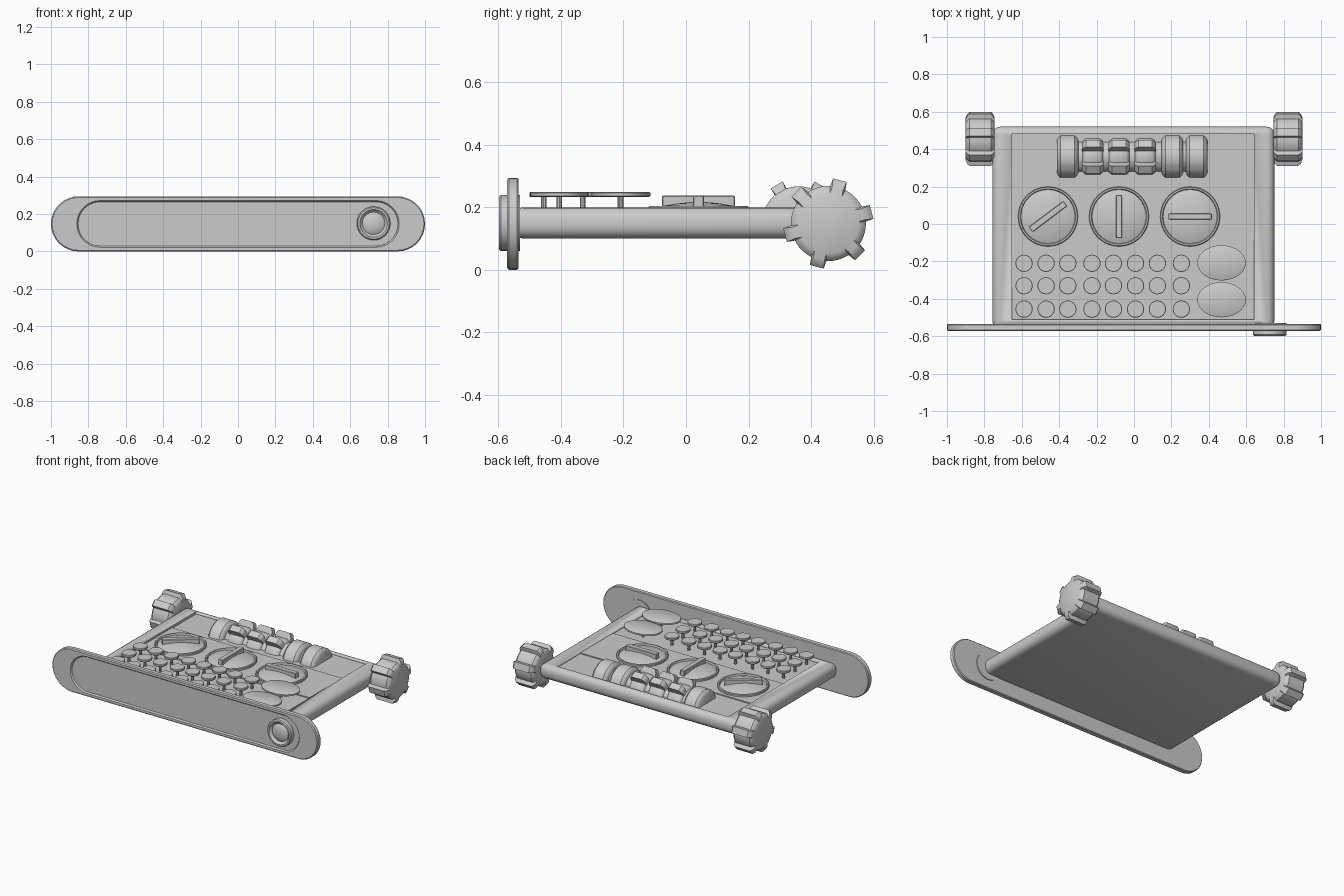
import bpy, bmesh
from math import radians, sin, cos, pi
from mathutils import Vector, Matrix

if "Cube" in bpy.data.objects:
    bpy.data.objects.remove(bpy.data.objects["Cube"])


def finish(name, bm, angle=35):
    bmesh.ops.recalc_face_normals(bm, faces=bm.faces[:])
    me = bpy.data.meshes.new(name)
    bm.to_mesh(me)
    bm.free()
    ob = bpy.data.objects.new(name, me)
    bpy.context.collection.objects.link(ob)
    bpy.ops.object.select_all(action='DESELECT')
    ob.select_set(True)
    bpy.context.view_layer.objects.active = ob
    bpy.ops.object.shade_smooth_by_angle(angle=radians(angle))
    return ob


def loft(bm, loops):
    """Skin a list of closed point loops and cap both ends."""
    rings = [[bm.verts.new(p) for p in lp] for lp in loops]
    n = len(rings[0])
    for a, b in zip(rings, rings[1:]):
        for i in range(n):
            bm.faces.new((a[i], a[(i + 1) % n], b[(i + 1) % n], b[i]))
    bm.faces.new(rings[0])
    bm.faces.new(rings[-1])


def box(name, x, y, z, bevel=0, segs=4):
    bm = bmesh.new()
    bmesh.ops.create_cube(bm, size=1)
    for v in bm.verts:
        for i, r in enumerate((x, y, z)):
            v.co[i] = r[0] if v.co[i] < 0 else r[1]
    if bevel:
        bmesh.ops.bevel(bm, geom=bm.edges[:], offset=bevel, segments=segs,
                        profile=0.5, affect='EDGES')
    return finish(name, bm)


def turned(name, profile, loc, axis='Z', sx=1, sy=1, n=32):
    """Turned part from (radius, height) pairs."""
    bm = bmesh.new()
    loft(bm, [[(r * sx * cos(2 * pi * i / n), r * sy * sin(2 * pi * i / n), h)
               for i in range(n)] for r, h in profile])
    if axis == 'Y':
        bmesh.ops.rotate(bm, verts=bm.verts[:], matrix=Matrix.Rotation(pi / 2, 3, 'X'))
    bmesh.ops.translate(bm, verts=bm.verts[:], vec=loc)
    return finish(name, bm)


def wheel(name, x0, x1, y, z, r, tip, start=0, teeth=6, bev=0.02, clip=None):
    """Wheel on the x axis; tip > r adds gripping teeth."""
    pts = []
    for t in range(teeth):
        a = start + t * 360 / teeth
        pts += [(a - 12, r), (a - 9, tip), (a + 9, tip), (a + 12, r)]
        pts += [(a + d, r) for d in (18, 24, 30, 36, 42)]
    ends = ((x0, 0.80), (x0 + bev * 0.4, 0.92), (x0 + bev, 1),
            (x1 - bev, 1), (x1 - bev * 0.4, 0.92), (x1, 0.80))
    bm = bmesh.new()
    loft(bm, [[(x, y + s * q * cos(radians(a)), z + s * q * sin(radians(a)))
               for a, q in pts] for x, s in ends])
    if clip is not None:
        bmesh.ops.bisect_plane(bm, geom=bm.verts[:] + bm.edges[:] + bm.faces[:],
                               plane_co=(0, 0, clip), plane_no=(0, 0, -1), clear_outer=True)
    return finish(name, bm)


# Main tray with a shallow recess in the top
body = box("body", (-0.757, 0.75), (-0.56, 0.52), (0.10, 0.20), 0.04)
cutter = box("recess_cutter", (-0.652, 0.642), (-0.51, 0.48), (0.183, 0.3))
cutter.hide_render = True
cutter.hide_viewport = True
m = body.modifiers.new("recess", 'BOOLEAN')
m.operation = 'DIFFERENCE'
m.object = cutter
m.solver = 'EXACT'
box("dial_plate", (-0.65, 0.64), (-0.13, 0.22), (0.17, 0.19))


# Front fascia: rounded slab with a recessed face
def stadium(hw, hh, y, n=16):
    pts = []
    for side in (1, -1):
        for i in range(n + 1):
            a = -pi / 2 + pi * i / n
            pts.append((side * (hw - hh + hh * cos(a)), y, 0.147 + side * hh * sin(a)))
    return pts


bm = bmesh.new()
loft(bm, [stadium(0.995, 0.142, -0.535), stadium(1, 0.147, -0.54),
          stadium(1, 0.147, -0.566), stadium(0.994, 0.141, -0.572),
          stadium(0.862, 0.125, -0.572), stadium(0.855, 0.118, -0.563)])
finish("front_fascia", bm)

# Dished push button on the fascia
turned("front_button", [(0.09, -0.04), (0.09, 0.022), (0.084, 0.028), (0.074, 0.028),
                        (0.07, 0.02), (0.06, 0.012), (0.05, 0.018), (0.03, 0.024), (0.008, 0.026)],
       (0.725, -0.57, 0.15), 'Y')

# Side grip knobs
wheel("knob_left", -0.90, -0.745, 0.455, 0.148, 0.12, 0.145, 15)
wheel("knob_right", 0.745, 0.90, 0.455, 0.148, 0.12, 0.145, 15)

# Reels half sunk in the panel
for i, x in enumerate((-0.355, -0.22, -0.08, 0.06, 0.205, 0.335)):
    toothed = i in (1, 2, 3)
    wheel(f"reel_{i}", x - 0.057, x + 0.057, 0.36, 0.15, 0.102 if toothed else 0.117,
          0.142 if toothed else 0.117, 0, clip=0.175)
wheel("reel_axle", -0.40, 0.38, 0.36, 0.15, 0.085, 0.085, clip=0.175)

# Three rotary dials: rim, domed face, grip bar
for i, (x, ang) in enumerate(((-0.46, 37), (-0.08, 90), (0.30, 0))):
    turned(f"dial_{i}", [(0.16, 0.175), (0.16, 0.20), (0.156, 0.204), (0.148, 0.204),
                         (0.144, 0.194), (0.138, 0.196), (0.11, 0.205), (0.07, 0.212),
                         (0.03, 0.216), (0.005, 0.217)], (x, 0.04, 0), n=40)
    bar = box(f"dial_grip_{i}", (-0.116, 0.116), (-0.017, 0.017), (0.19, 0.238), 0.003, 1)
    bar.location = (x, 0.04, 0)
    bar.rotation_euler.z = radians(ang)


# Keys: round cap on a thin stem, and two oval ones
def key(name, x, y, rx, ry):
    turned(name + "_stem", [(0.009, 0.17), (0.009, 0.24)], (x, y, 0), n=10)
    turned(name + "_cap", [(0.95, 0.233), (1, 0.236), (1, 0.246), (0.95, 0.249)],
           (x, y, 0), sx=rx, sy=ry, n=28)


for r, y in enumerate((-0.21, -0.33, -0.455)):
    for c, x in enumerate((-0.588, -0.47, -0.354, -0.225, -0.11, 0.008, 0.125, 0.253)):
        key(f"key_{r}_{c}", x, y, 0.046, 0.046)
key("oval_key_back", 0.468, -0.208, 0.13, 0.094)
key("oval_key_front", 0.468, -0.405, 0.13, 0.094)
